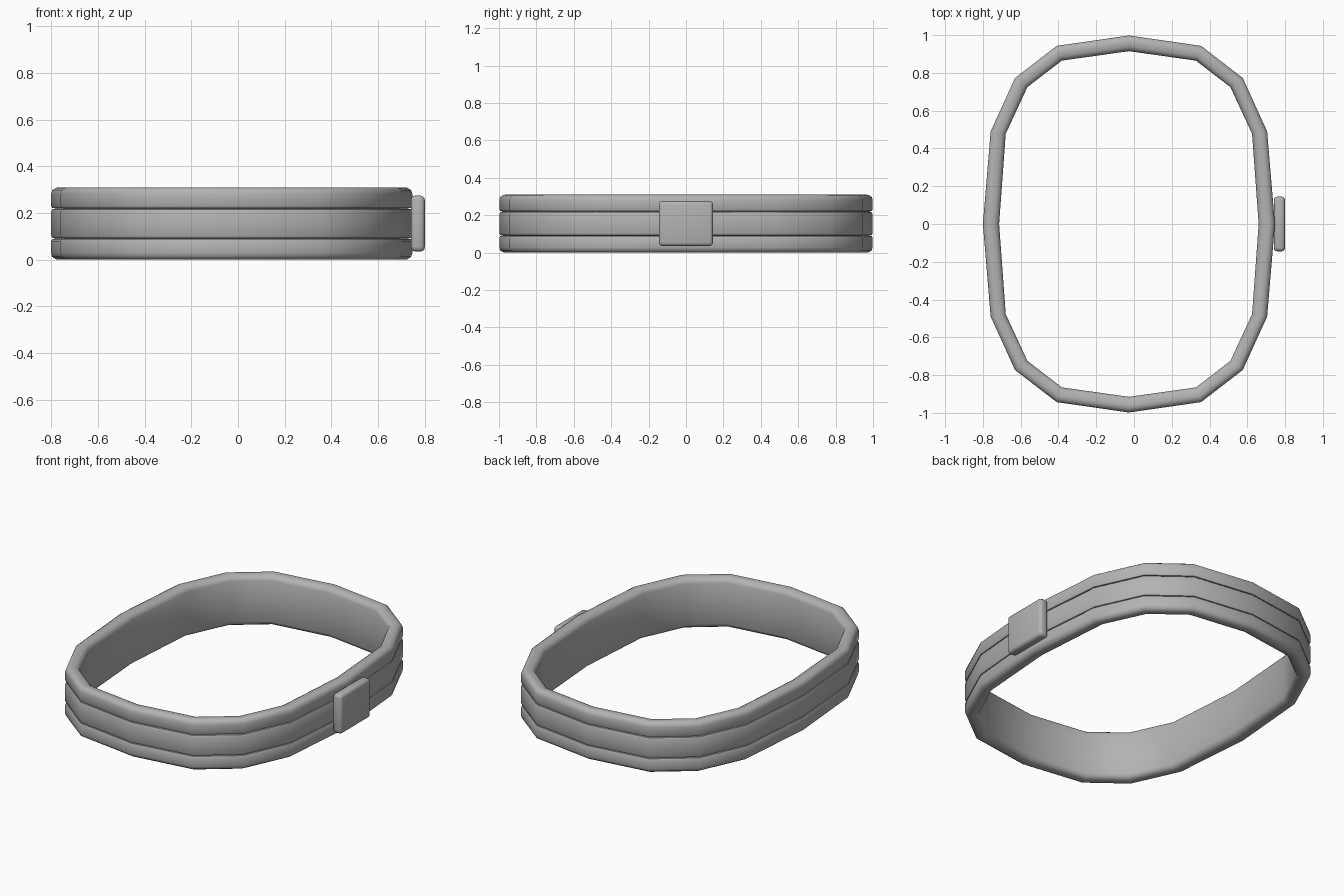
import bpy, bmesh, math

if "Cube" in bpy.data.objects:
    bpy.data.objects.remove(bpy.data.objects["Cube"])

grey = bpy.data.materials.new("grey")
grey.diffuse_color = (0.45, 0.45, 0.45, 1)
grey.use_nodes = True
grey.node_tree.nodes["Principled BSDF"].inputs["Base Color"].default_value = grey.diffuse_color
CX = -0.027  # the band sits a little left of centre to leave room for the plate


def finish(bm, name, angle):
    bmesh.ops.recalc_face_normals(bm, faces=bm.faces)
    me = bpy.data.meshes.new(name)
    bm.to_mesh(me)
    bm.free()
    me.materials.append(grey)
    ob = bpy.data.objects.new(name, me)
    bpy.context.collection.objects.link(ob)
    bpy.ops.object.select_all(action='DESELECT')
    ob.select_set(True)
    bpy.context.view_layer.objects.active = ob
    bpy.ops.object.shade_smooth_by_angle(angle=math.radians(angle))
    return ob


def full_loop(q):
    """Mirror a quarter outline (from +y to +x) into a closed 16-sided loop."""
    right = q + [(x, -y) for x, y in q[-2::-1]]
    return right + [(-x, y) for x, y in right[-2:0:-1]]


outer = full_loop([(0, 0.998), (0.382, 0.943), (0.603, 0.773), (0.732, 0.49), (0.773, 0)])
inner = full_loop([(0, 0.915), (0.355, 0.865), (0.537, 0.725), (0.652, 0.478), (0.687, 0)])

# Band cross-section: (inward fraction, height), three ribs split by two grooves
half = [(0.24, 0.155 - 0.065), (0.06, 0.088), (0, 0.078), (0, 0.028), (0.06, 0.012),
        (0.25, 0.002), (0.4, 0), (0.7, 0.002), (0.9, 0.012), (1, 0.03)]
centre = [(0.0, 0.205), (0.06, 0.216), (0.24, 0.22)]
section = ([(1, 0.28), (0.9, 0.298), (0.7, 0.308), (0.4, 0.31), (0.25, 0.308),
            (0.06, 0.298), (0, 0.282), (0, 0.232), (0.06, 0.222)]
           + centre[::-1] + [(0, 0.105), (0.06, 0.094)] + half)

bm = bmesh.new()
rings = [[bm.verts.new((CX + o[0] + (i[0] - o[0]) * t, o[1] + (i[1] - o[1]) * t, z))
          for t, z in section] for o, i in zip(outer, inner)]
n = len(section)
for k, a in enumerate(rings):
    b = rings[(k + 1) % len(rings)]
    for j in range(n):
        m = (j + 1) % n
        bm.faces.new((a[j], b[j], b[m], a[m]))
finish(bm, "band", 50)

# Rounded plate on the right side
bm = bmesh.new()
bmesh.ops.create_cube(bm, size=1)
for v in bm.verts:
    v.co = (0.77 + v.co.x * 0.06, v.co.y * 0.29, 0.155 + v.co.z * 0.24)
bmesh.ops.bevel(bm, geom=bm.edges[:], offset=0.02, segments=3, profile=0.5, affect='EDGES')
finish(bm, "clasp_plate", 40)
